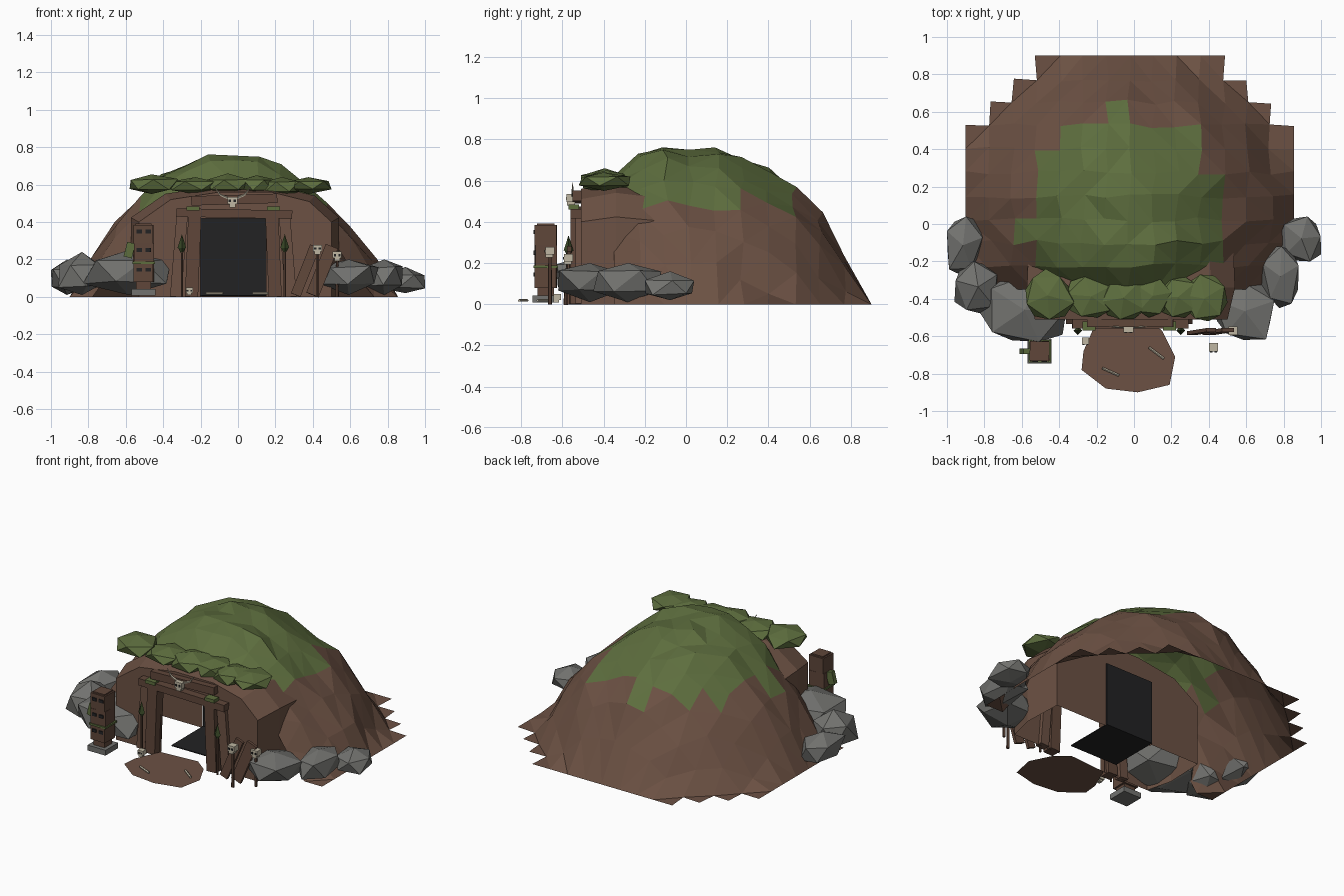
import bpy, bmesh, math, random
from mathutils import Vector, Matrix

random.seed(7)
if "Cube" in bpy.data.objects:
    bpy.data.objects.remove(bpy.data.objects["Cube"])


def material(name, r, g, b):
    m = bpy.data.materials.new(name)
    m.use_nodes = True
    m.diffuse_color = (r, g, b, 1)
    m.node_tree.nodes["Principled BSDF"].inputs["Base Color"].default_value = (r, g, b, 1)
    return m


EARTH = material("earth brown", .15, .083, .057)
MOSS = material("moss green", .11, .155, .048)
STONE = material("stone grey", .17, .17, .16)
DARK = material("cave black", .016, .016, .017)
WOOD = material("wood brown", .115, .062, .042)
BONE = material("bone", .52, .47, .36)
LEAF = material("dark leaf", .04, .065, .02)


def finish(name, bm, *mats):
    me = bpy.data.meshes.new(name)
    bm.to_mesh(me)
    bm.free()
    for m in mats:
        me.materials.append(m)
    ob = bpy.data.objects.new(name, me)
    bpy.context.collection.objects.link(ob)
    return ob


def box(name, mat, centre, size, rot=(0, 0, 0)):
    bm = bmesh.new()
    bmesh.ops.create_cube(bm, size=1)
    bmesh.ops.scale(bm, vec=size, verts=bm.verts)
    ob = finish(name, bm, mat)
    ob.location, ob.rotation_euler = centre, rot
    return ob


def rod(name, mat, a, b, r1, r2, sides=6):
    a, b = Vector(a), Vector(b)
    d = b - a
    bm = bmesh.new()
    bmesh.ops.create_cone(bm, cap_ends=True, segments=sides, radius1=r1, radius2=r2, depth=d.length)
    ob = finish(name, bm, mat)
    ob.location = (a + b) / 2
    ob.rotation_euler = d.to_track_quat('Z', 'Y').to_euler()
    return ob


def boulder(name, mat, lo, hi, jitter, fullness):
    # Jittered icosphere, squared off by fullness, fitted between two corners
    bm = bmesh.new()
    bmesh.ops.create_icosphere(bm, subdivisions=1, radius=1)
    bmesh.ops.rotate(bm, verts=bm.verts, matrix=Matrix.Rotation(random.uniform(0, 6), 3, 'Z'))
    for v in bm.verts:
        v.co = [math.copysign(abs(c) ** fullness, c) for c in v.co]
        v.co *= random.uniform(1 - jitter, 1 + jitter)
    for k in range(3):
        low = min(v.co[k] for v in bm.verts)
        span = max(v.co[k] for v in bm.verts) - low
        for v in bm.verts:
            v.co[k] = lo[k] + (v.co[k] - low) / span * (hi[k] - lo[k])
    return finish(name, bm, mat)


# Mound: a stepped grid lifted into a dome, mossy on top, with one lower shoulder
def dome(x, y):
    u = (x + .02) / .88
    w = y / (.9 if y > 0 else .62)
    r2 = u * u + w * w
    if r2 >= .98:
        return 0
    p = 2.2 + .8 * w * w / (r2 + .001)
    shoulder = .22 * max(0, min(x + y - .05, .4)) * (1 - r2)
    return .765 * (1 - r2 ** (p / 2)) - shoulder


bm = bmesh.new()
NX, NY, STEP = 15, 11, .125
grid = []
for j in range(NY):
    row = []
    for i in range(NX):
        x, y = -.9 + i * STEP * 1.003, -.35 + j * STEP
        z = dome(x, y)
        spread = .015 if z > 0 else .008
        if 0 < i < NX - 1:
            x += random.uniform(-spread, spread)
        if 0 < j < NY - 1:
            y += random.uniform(-spread, spread)
        if z > 0:
            z = max(.03, z + random.uniform(-.022, .02))
        row.append(bm.verts.new((x, y, z)))
    grid.append(row)
for j in range(NY - 1):
    for i in range(NX - 1):
        q = [grid[j][i], grid[j][i + 1], grid[j + 1][i + 1], grid[j + 1][i]]
        if max(v.co.z for v in q) > 0:
            f = bm.faces.new(q)
            mid = sum((v.co for v in q), Vector()) / 4
            limit = .45 + .1 * max(0, mid.y) + random.uniform(-.025, .025)
            f.material_index = int(mid.z > limit)
bmesh.ops.delete(bm, geom=[v for v in bm.verts if not v.link_faces], context='VERTS')
bmesh.ops.triangulate(bm, faces=bm.faces)
finish("mound", bm, EARTH, MOSS)

# Entrance block: front and rear walls with doorways, flared sides between them
outline = [(-.53, 0), (-.53, .4), (-.36, .52), (-.1, .56), (.18, .56), (.38, .51), (.5, .4), (.5, 0)]
door = [(.15, 0), (.15, .42), (-.2, .42), (-.2, 0)]
bm = bmesh.new()
rings = [[bm.verts.new((x * sx, y, z * sz)) for x, z in outline]
         for y, sx, sz in ((-.51, 1, 1), (-.34, 1.08, 1.06), (-.08, 1.06, 1))]
for ring, y in ((rings[0], -.51), (rings[2], -.08)):
    bm.faces.new(ring + [bm.verts.new((x, y, z)) for x, z in door])
for a, b in zip(rings, rings[1:]):
    for k in range(len(outline) - 1):
        bm.faces.new((a[k], b[k], b[k + 1], a[k + 1]))
bmesh.ops.recalc_face_normals(bm, faces=bm.faces)
finish("entrance_block", bm, EARTH)

# Dark hollow
box("cave_floor", DARK, (-.025, -.24, .008), (.35, .33, .006))
box("cave_back", DARK, (-.025, -.074, .215), (.35, .008, .42))

# Timber door frame
for side in (-1, 1):
    x = -.025 + side * .215
    box("door_post", WOOD, (x, -.525, .215), (.07, .07, .43), (0, side * -.04, 0))
    box("outer_post", EARTH, (x + side * .075, -.51, .23), (.06, .05, .46), (0, side * -.08, 0))
    box("lintel_moss", MOSS, (x, -.545, .472), (.07, .05, .022))
box("lintel", WOOD, (-.02, -.525, .445), (.62, .07, .045), (0, .02, 0))
box("upper_beam", WOOD, (-.02, -.52, .52), (.46, .06, .05), (0, -.03, 0))

# Dirt patch at the door
patch = [(-.28, -.78), (-.15, -.88), (.02, -.9), (.19, -.86), (.22, -.71),
         (.15, -.57), (.06, -.5), (-.2, -.52), (-.27, -.68)]
bm = bmesh.new()
bm.faces.new([bm.verts.new((x, y, .01)) for x, y in patch])
finish("dirt_patch", bm, EARTH)

# Boulders on both sides: low corner, high corner
for lo, hi in [((-1, -.27, .01), (-.81, .04, .2)), ((-.96, -.48, .01), (-.73, -.2, .24)),
               ((-.83, -.63, .01), (-.36, -.25, .25)), ((.77, -.2, .02), (1, .04, .16)),
               ((.68, -.45, .01), (.88, -.12, .2)), ((.43, -.62, .01), (.75, -.32, .2))]:
    boulder("boulder", STONE, lo, hi, .15, .85)

# Moss clumps along the brow
for lo, hi in [((-.58, -.51, .55), (-.32, -.24, .655)), ((-.36, -.5, .55), (-.1, -.28, .64)),
               ((-.17, -.51, .55), (.06, -.28, .66)), ((.01, -.5, .55), (.2, -.27, .65)),
               ((.13, -.5, .54), (.34, -.28, .64)), ((.27, -.52, .55), (.5, -.27, .64))]:
    boulder("moss_clump", MOSS, lo, hi, .12, .95)

# Carved totem: stacked blocks with hollow eyes
TX, TY = -.505, -.68
box("totem_base", STONE, (TX, TY, .025), (.13, .13, .035))
box("totem_foot", WOOD, (TX, TY, .06), (.08, .08, .04))
for n, z in enumerate((.13, .235, .335)):
    box("totem_block", WOOD, (TX, TY, z), (.105, .105, .1), (0, 0, (-.04, .05, -.03)[n]))
    for dx in (-.024, .026):
        box("totem_eye", DARK, (TX + dx, TY - .055, z + .015), (.03, .008, .02))
box("totem_top", WOOD, (TX, TY, .386), (.085, .085, .014))
box("totem_moss", MOSS, (TX, TY, .182), (.12, .12, .012))
box("totem_leaf", MOSS, (-.58, TY, .25), (.045, .03, .08), (0, .25, 0))

# Spears with leafy heads
for x in (-.3, .25):
    rod("spear_shaft", WOOD, (x, -.57, 0), (x, -.57, .27), .007, .007)
    rod("spear_head", LEAF, (x, -.57, .26), (x, -.57, .335), .024, 0, 4)
    rod("spear_collar", LEAF, (x, -.57, .235), (x, -.57, .262), .006, .02, 4)

# Leaning planks
for x, width in ((.36, .055), (.45, .07)):
    box("leaning_plank", WOOD, (x, -.575, .14), (width, .02, .28), (-.06, .38, 0))


def skull(x, y, z, s=1):
    box("skull", BONE, (x, y, z), (.048 * s, .045 * s, .036 * s))
    box("skull_jaw", BONE, (x, y - .004, z - .024 * s), (.03 * s, .035 * s, .018 * s))
    for dx in (-.012, .012):
        box("skull_eye", DARK, (x + dx * s, y - .023 * s, z - .002), (.012 * s, .006, .012 * s))


# Skulls: on poles, on the ground, and above the door with horns
for x, y, z in ((.425, -.66, .26), (.53, -.57, .225)):
    rod("skull_pole", WOOD, (x, y, 0), (x, y, z - .02), .01, .008)
    skull(x, y, z)
skull(-.26, -.625, .035, .8)
skull(-.03, -.555, .515, 1.1)
for side in (-1, 1):
    root, bend, tip = [(-.03 + side * a, -.55, b) for a, b in ((.02, .525), (.065, .545), (.1, .59))]
    rod("horn", BONE, root, bend, .007, .006, 5)
    rod("horn_tip", BONE, bend, tip, .006, .001, 5)

# Loose bones
for a, b in (((-.17, -.77), (-.08, -.81)), ((.08, -.66), (.16, -.72))):
    rod("loose_bone", BONE, (*a, .018), (*b, .018), .007, .007, 5)
